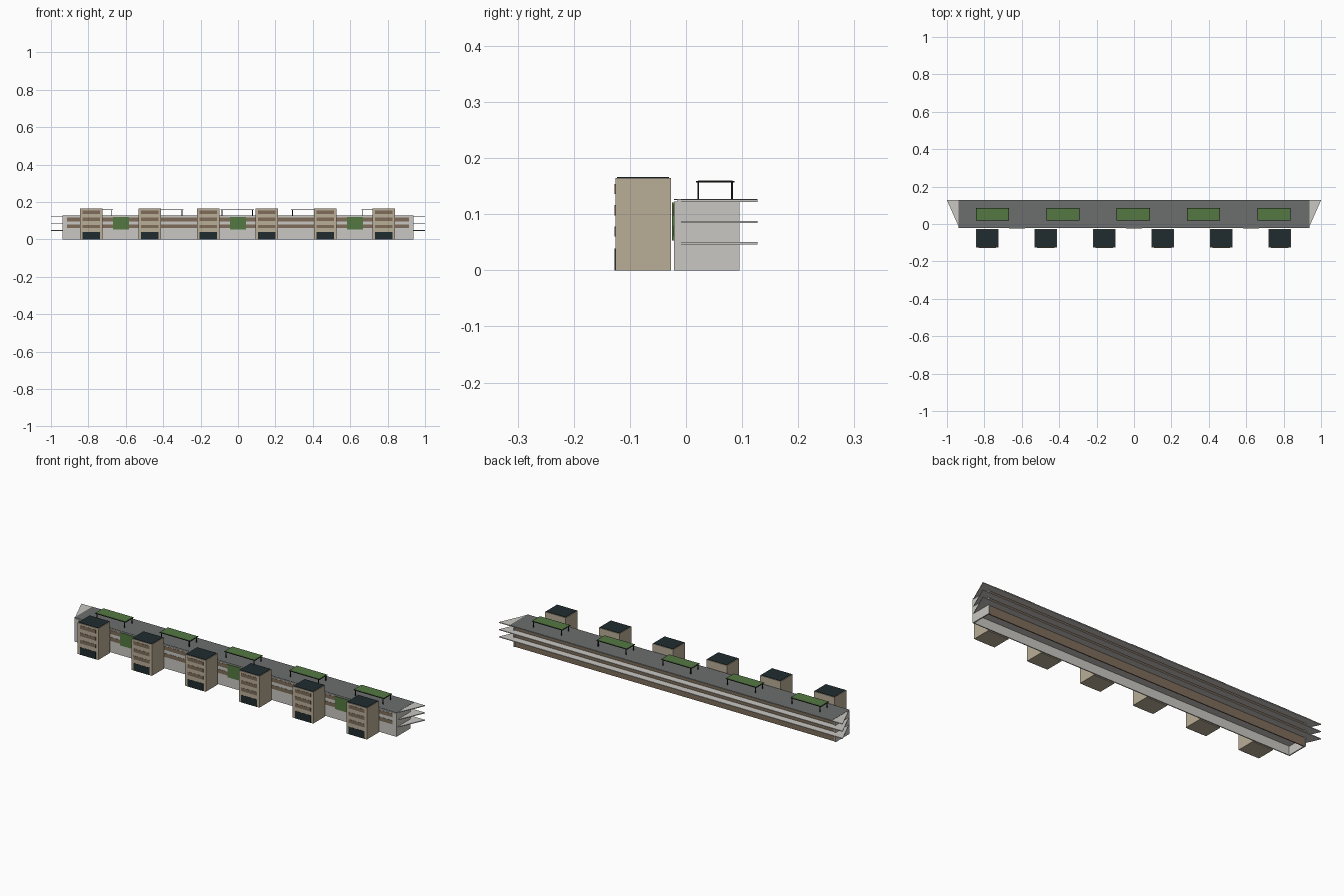
import bpy
import bmesh

if "Cube" in bpy.data.objects:
    bpy.data.objects.remove(bpy.data.objects["Cube"], do_unlink=True)


def material(name, rgb):
    m = bpy.data.materials.new(name)
    m.use_nodes = True
    m.diffuse_color = (*rgb, 1)
    m.node_tree.nodes["Principled BSDF"].inputs["Base Color"].default_value = (*rgb, 1)
    return m


CONCRETE = material("pale concrete", (0.58, 0.57, 0.54))
TAN = material("tan render", (0.49, 0.42, 0.31))
BROWN = material("brown window band", (0.21, 0.15, 0.10))
ROOF = material("grey roof", (0.15, 0.155, 0.155))
GLASS = material("dark glass", (0.014, 0.025, 0.028))
GREEN = material("leaf green", (0.09, 0.19, 0.055))
BLACK = material("black metal", (0.01, 0.01, 0.01))


def prism(name, outline, z0, z1, mat):
    """Extrude a flat outline from z0 up to z1."""
    bm = bmesh.new()
    face = bm.faces.new([bm.verts.new((x, y, z0)) for x, y in outline])
    top = bmesh.ops.extrude_face_region(bm, geom=[face])["geom"]
    verts = [v for v in top if isinstance(v, bmesh.types.BMVert)]
    bmesh.ops.translate(bm, verts=verts, vec=(0, 0, z1 - z0))
    bmesh.ops.recalc_face_normals(bm, faces=bm.faces)
    mesh = bpy.data.meshes.new(name)
    bm.to_mesh(mesh)
    bm.free()
    mesh.materials.append(mat)
    obj = bpy.data.objects.new(name, mesh)
    bpy.context.collection.objects.link(obj)
    return obj


def box(name, x, y, z, mat):
    outline = [(x[0], y[0]), (x[1], y[0]), (x[1], y[1]), (x[0], y[1])]
    return prism(name, outline, z[0], z[1], mat)


def around(centre, half):
    return (centre - half, centre + half)


FLOORS = (0.048, 0.086, 0.124)
HALF = 0.937
FRONT, BACK, EDGE = -0.021, 0.095, 0.127
HEIGHT = 0.1225

# Long block: front wall, end walls and recessed back wall
box("front_wall", (-HALF, HALF), (FRONT, FRONT + 0.005), (0, HEIGHT), CONCRETE)
for side, name in ((-1, "right_end_wall"), (1, "left_end_wall")):
    box(name, around(side * (HALF - 0.003), 0.003), (FRONT, BACK), (0, HEIGHT), CONCRETE)
box("back_wall", (-HALF + 0.006, HALF - 0.006), (BACK - 0.01, BACK - 0.005),
    (0, HEIGHT), BROWN)

# Flared floor slabs reaching out past the ends and the back
for i, z in enumerate(FLOORS):
    flare = [(-HALF, FRONT + 0.006), (HALF, FRONT + 0.006), (1, EDGE), (-1, EDGE)]
    prism(f"floor_slab_{i + 1}", flare, z - 0.002, z + 0.002, CONCRETE)
box("roof_cover", (-HALF, HALF), (FRONT, EDGE), (0.1255, 0.127), ROOF)

# Window bands on the long front
for i, z in enumerate((0.070, 0.107)):
    box(f"front_window_band_{i + 1}", (-0.915, 0.915), (FRONT - 0.001, FRONT),
        around(z, 0.01), BROWN)

# Green wall panels
for i in range(3):
    box(f"green_wall_{i + 1}", around((i - 1) * 0.626, 0.043),
        (FRONT - 0.004, FRONT), (0.053, 0.121), GREEN)

# Six towers in front
T_FRONT, T_BACK = -0.126, -0.027
for i in range(6):
    x = (i - 2.5) * 0.3127 - 0.003
    n = f"tower_{i + 1}"
    box(n, around(x, 0.06), (T_FRONT, T_BACK), (0, 0.1645), TAN)
    box(n + "_roof", around(x, 0.057), (T_FRONT + 0.003, T_BACK - 0.003),
        (0.1645, 0.1665), GLASS)
    box(n + "_entrance", around(x, 0.046), (T_FRONT - 0.001, T_FRONT), (0, 0.039), GLASS)
    for j in range(3):
        box(f"{n}_window_{j + 1}", around(x, 0.046), (T_FRONT - 0.001, T_FRONT),
            around(0.069 + j * 0.038, 0.009), BROWN)

# Rooftop pergolas with planted tops
for i in range(5):
    x = (i - 2) * 0.376 - 0.004
    n = f"pergola_{i + 1}"
    box(n + "_frame", around(x, 0.089), (0.018, 0.086), (0.1565, 0.159), BLACK)
    box(n + "_planting", around(x, 0.086), (0.021, 0.083), (0.159, 0.160), GREEN)
    for px in (-0.081, 0.081):
        for py in (0.022, 0.082):
            box(n + "_post", around(x + px, 0.002), around(py, 0.0015),
                (0.127, 0.1565), BLACK)
